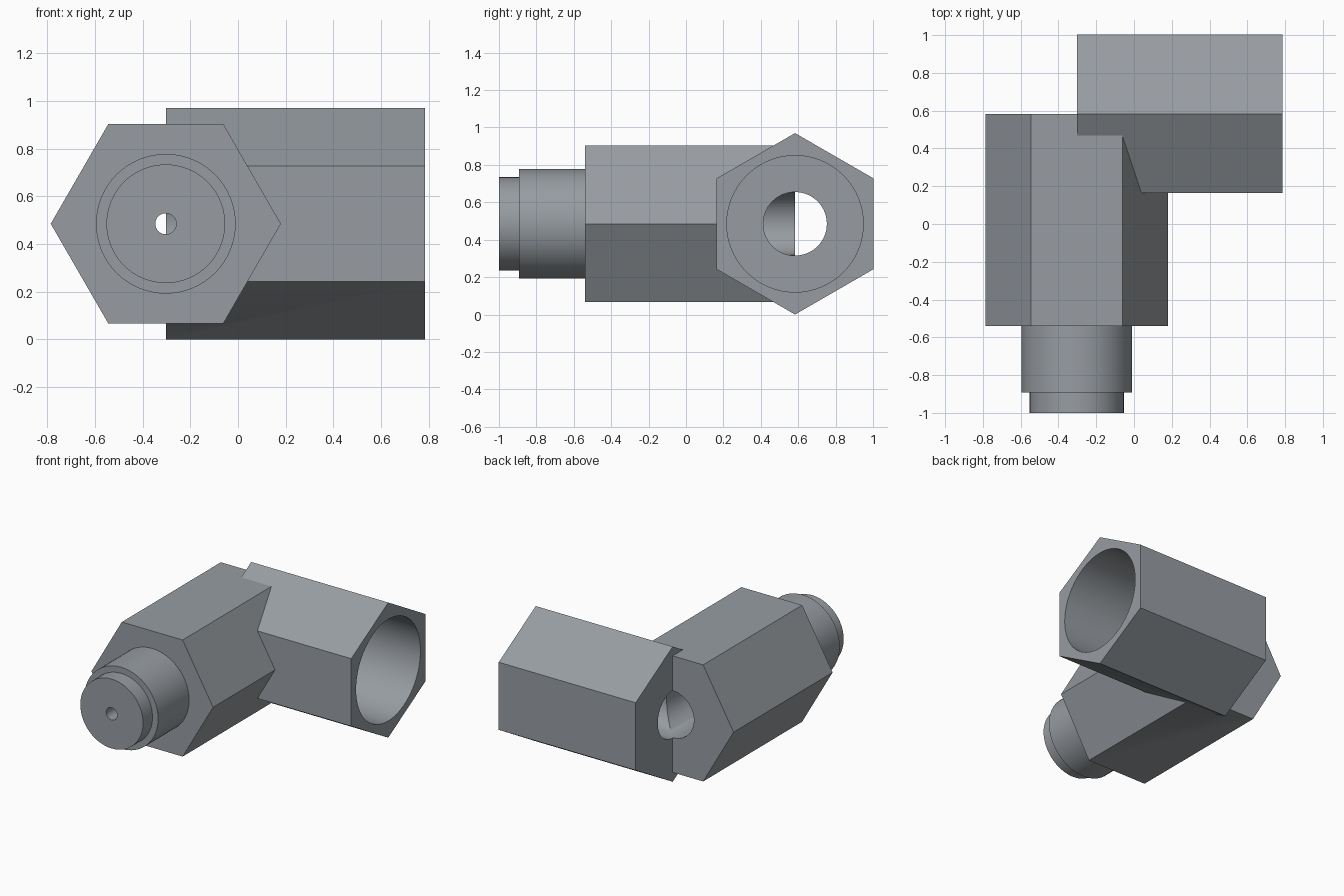
import bpy, bmesh, math

if "Cube" in bpy.data.objects:
    bpy.data.objects.remove(bpy.data.objects["Cube"])

AX, AY, AZ = -0.303, 0.583, 0.485      # where the two arm axes cross

metal = bpy.data.materials.new("grey metal")
metal.diffuse_color = (0.31, 0.335, 0.36, 1)
metal.use_nodes = True
metal.node_tree.nodes["Principled BSDF"].inputs["Base Color"].default_value = metal.diffuse_color


def turned(name, axis, profile, sides=64, phase=0.0):
    """Stepped solid along x or y; profile is (position, radius) pairs."""
    bm = bmesh.new()
    rings = []
    for t, r in profile:
        ring = []
        for i in range(sides):
            a = phase + 2 * math.pi * i / sides
            c, s = r * math.cos(a), r * math.sin(a)
            p = (t, AY + c, AZ + s) if axis == "x" else (AX + c, t, AZ + s)
            ring.append(bm.verts.new(p))
        rings.append(ring)
    for lo, hi in zip(rings, rings[1:]):
        for i in range(sides):
            j = (i + 1) % sides
            bm.faces.new((lo[i], lo[j], hi[j], hi[i]))
    bm.faces.new(rings[0])
    bm.faces.new(rings[-1])
    bmesh.ops.recalc_face_normals(bm, faces=bm.faces)
    mesh = bpy.data.meshes.new(name)
    bm.to_mesh(mesh)
    bm.free()
    mesh.materials.append(metal)
    obj = bpy.data.objects.new(name, mesh)
    bpy.context.collection.objects.link(obj)
    return obj


def combine(target, other, operation):
    """Apply a boolean and drop the helper object."""
    other.hide_render = True
    mod = target.modifiers.new(operation.lower(), "BOOLEAN")
    mod.operation, mod.object, mod.solver = operation, other, "EXACT"
    bpy.context.view_layer.objects.active = target
    bpy.ops.object.modifier_apply(modifier=mod.name)
    bpy.data.objects.remove(other, do_unlink=True)


# two hexagonal arms meeting at a right angle, plus the stepped round neck
elbow = turned("elbow_fitting", "y", [(-0.54, 0.483), (AY, 0.483)], 6)
combine(elbow, turned("socket_arm", "x", [(AX, 0.485), (0.785, 0.485)], 6, math.pi / 6), "UNION")
combine(elbow, turned("neck", "y", [(-1.0, 0.249), (-0.892, 0.249),
                                    (-0.892, 0.293), (-0.45, 0.293)]), "UNION")

# wide socket narrowing to the inner passage
combine(elbow, turned("socket_bore", "x", [(AX - 0.001, 0.17), (0.28, 0.17),
                                           (0.28, 0.365), (0.80, 0.365)]), "DIFFERENCE")
# passage down the neck ending in a small outlet
combine(elbow, turned("neck_bore", "y", [(-1.02, 0.044), (-0.4, 0.044),
                                         (-0.4, 0.168), (AY + 0.001, 0.168)]), "DIFFERENCE")

bpy.ops.object.select_all(action="DESELECT")
elbow.select_set(True)
bpy.context.view_layer.objects.active = elbow
bpy.ops.object.shade_smooth_by_angle(angle=math.radians(30))
